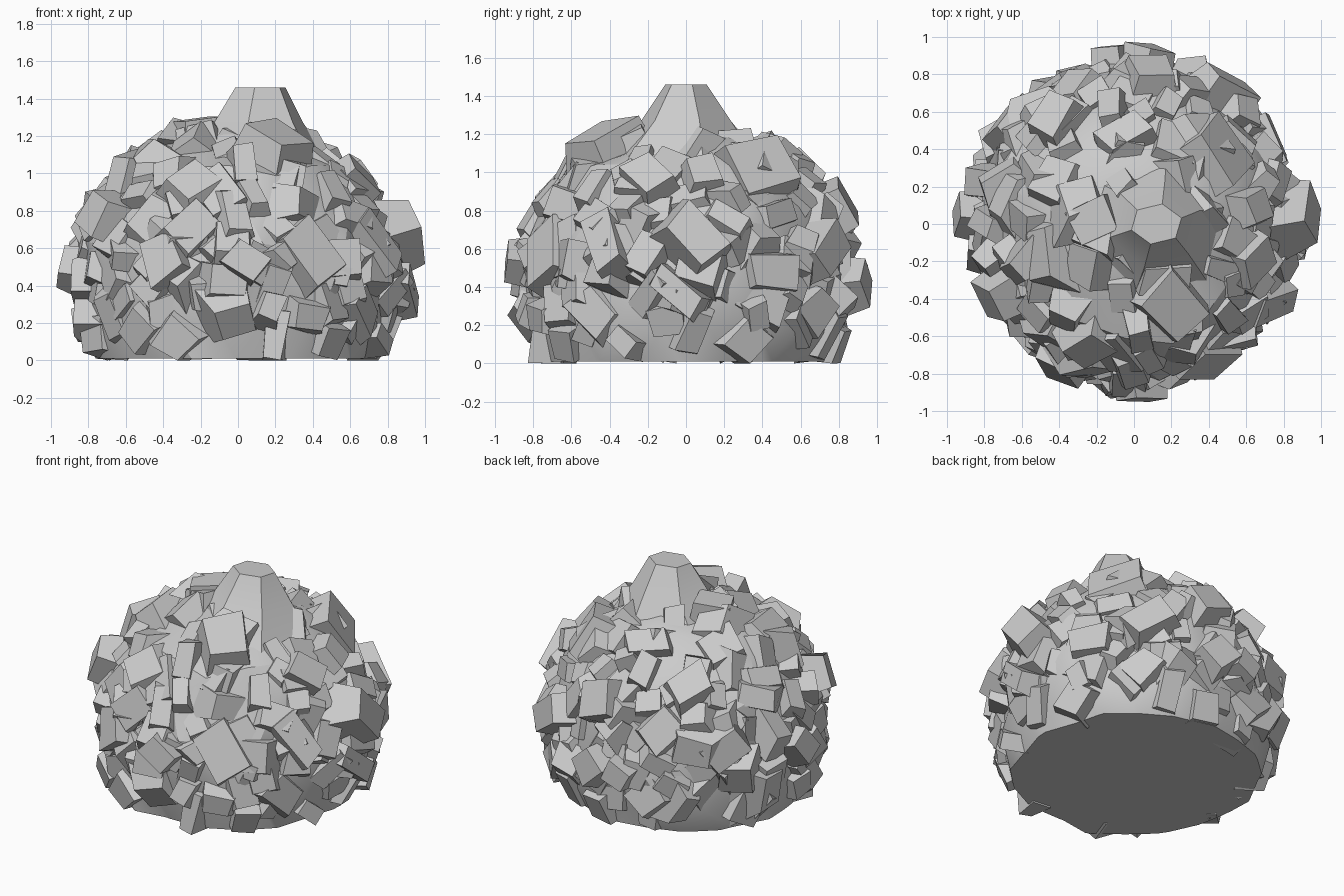
import bpy, bmesh, math, random
from mathutils import Vector

if "Cube" in bpy.data.objects:
    bpy.data.objects.remove(bpy.data.objects["Cube"])

random.seed(11)
CZ, R, H, P = 0.40, 0.84, 0.82, 2.25   # dome centre, radius, height, roundness


def on_dome(d):
    """Point of the dome surface in direction d."""
    h = math.hypot(d.x, d.y) / R
    t = (h ** P + abs(d.z / H) ** P) ** (-1 / P)
    return Vector((d.x * t, d.y * t, CZ + d.z * t))


def finish(bm, name):
    bmesh.ops.recalc_face_normals(bm, faces=bm.faces)
    me = bpy.data.meshes.new(name)
    bm.to_mesh(me)
    bm.free()
    ob = bpy.data.objects.new(name, me)
    bpy.context.collection.objects.link(ob)
    bpy.ops.object.select_all(action='DESELECT')
    ob.select_set(True)
    bpy.context.view_layer.objects.active = ob
    bpy.ops.object.shade_smooth_by_angle(angle=math.radians(28))
    return ob


def block(bm, top, axis, w, l, depth, taper, spin, tilt=0.0):
    """Irregular tapered block whose tip sits at top, pointing along axis."""
    axis = (axis + tilt * Vector([random.uniform(-1, 1) for _ in range(3)])).normalized()
    u = axis.orthogonal().normalized()
    v = axis.cross(u)
    u, v = u * math.cos(spin) + v * math.sin(spin), v * math.cos(spin) - u * math.sin(spin)
    rings = []
    for dep, k in ((0, 1), (depth, taper)):
        ring = []
        for a, b in ((-1, -1), (1, -1), (1, 1), (-1, 1)):
            j = random.uniform(0.8, 1.2)
            p = top - axis * dep + u * a * w * k * j + v * b * l * k * random.uniform(0.8, 1.2)
            p.x = max(-1, min(1, p.x))
            p.y = max(-0.97, min(0.975, p.y))
            p.z = max(0, p.z)
            ring.append(bm.verts.new(p))
        rings.append(ring)
    a, b = rings
    bm.faces.new(a)
    bm.faces.new(b[::-1])
    for i in range(4):
        j = (i + 1) % 4
        bm.faces.new((a[i], b[i], b[j], a[j]))


# Lumpy dome with a flat underside
bm = bmesh.new()
bmesh.ops.create_icosphere(bm, subdivisions=3, radius=1)
for v in bm.verts:
    p = on_dome(v.co)
    v.co = p + (p - Vector((0, 0, CZ))) * random.uniform(-0.055, 0.035)
bmesh.ops.bisect_plane(bm, geom=bm.verts[:] + bm.edges[:] + bm.faces[:],
                       plane_co=(0, 0, 0.01), plane_no=(0, 0, 1), clear_inner=True)
bmesh.ops.holes_fill(bm, edges=[e for e in bm.edges if e.is_boundary], sides=0)
finish(bm, "dome_core")

# Scattered angular chunks covering the dome
bm = bmesh.new()
n = 260
for i in range(n):
    z = 1 - 2 * (i + 0.5) / n
    a = i * 2.39996 + random.uniform(-0.12, 0.12)
    s = math.sqrt(1 - z * z)
    d = Vector((s * math.cos(a), s * math.sin(a), z))
    p = on_dome(d)
    if p.z < 0.09 or (z > 0.75 and random.random() < 0.5):
        continue
    nrm = Vector((d.x, d.y, d.z)).normalized()
    block(bm, p + nrm * random.uniform(-0.01, 0.06), nrm,
          random.uniform(0.05, 0.10), random.uniform(0.06, 0.13),
          0.18, random.uniform(1.1, 1.9), random.uniform(0, 3.14), 0.42)
finish(bm, "chunks")

# Larger chunks that shape the outline: tip x, y, z, half width, half length
big = [
    (-0.23, 0.02, 1.29, 0.10, 0.09), (0.22, -0.45, 1.22, 0.13, 0.15),
    (-0.95, 0.05, 0.50, 0.10, 0.09), (0.96, 0.06, 0.68, 0.11, 0.14),
    (0.94, -0.05, 0.38, 0.07, 0.14), (-0.13, 0.95, 0.42, 0.08, 0.07),
    (0.10, 0.95, 0.42, 0.09, 0.10), (0.04, -0.94, 0.54, 0.08, 0.10),
    (0.77, -0.45, 0.65, 0.08, 0.15), (0.68, -0.20, 1.00, 0.09, 0.12),
    (-0.12, -0.70, 0.92, 0.10, 0.13), (0.42, -0.76, 0.58, 0.12, 0.15),
    (-0.42, -0.80, 0.55, 0.10, 0.12), (0.10, 0.85, 0.85, 0.12, 0.11),
    (-0.45, 0.60, 1.00, 0.12, 0.10), (0.50, 0.40, 1.05, 0.15, 0.15),
    (-0.78, -0.42, 0.80, 0.10, 0.11), (0.52, 0.78, 0.60, 0.09, 0.15),
    (-0.70, 0.58, 0.60, 0.09, 0.14), (-0.05, 0.50, 1.16, 0.13, 0.08),
]
bm = bmesh.new()
for x, y, z, w, l in big:
    block(bm, Vector((x, y, z)), Vector((x, y, z - CZ)), w, l, 0.24, 1.25,
          random.uniform(-0.5, 0.5), 0.2)
finish(bm, "large_chunks")

# Peak knob
bm = bmesh.new()
ring_data = ((1.46, 0.14, 0.11, 0.12, 0.0), (1.27, 0.25, 0.24, 0.11, 0.0), (1.08, 0.42, 0.40, 0.08, -0.03))
rings = [[bm.verts.new((cx + rx * math.cos(k * math.tau / 6 + 0.3),
                        cy + ry * math.sin(k * math.tau / 6 + 0.3), z))
          for k in range(6)] for z, rx, ry, cx, cy in ring_data]
bm.faces.new(rings[0])
bm.faces.new(rings[-1][::-1])
for a, b in zip(rings, rings[1:]):
    for k in range(6):
        bm.faces.new((a[k], b[k], b[(k + 1) % 6], a[(k + 1) % 6]))
finish(bm, "peak")
